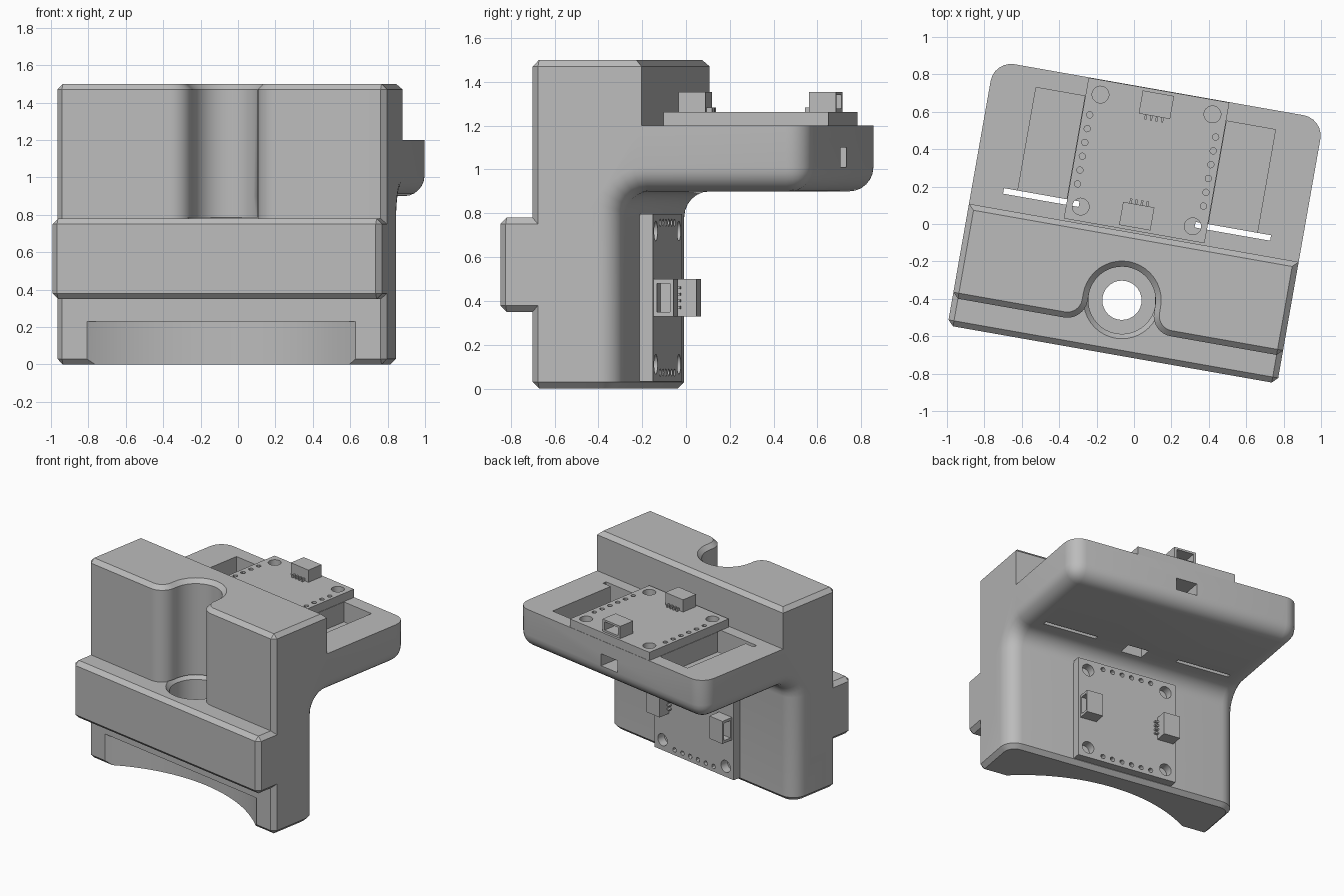
import bpy, bmesh, math
from mathutils import Matrix, Vector

if "Cube" in bpy.data.objects:
    bpy.data.objects.remove(bpy.data.objects["Cube"])

grey = bpy.data.materials.new("plain grey")
grey.use_nodes = True
grey.diffuse_color = (0.5, 0.5, 0.5, 1)
grey.node_tree.nodes["Principled BSDF"].inputs["Base Color"].default_value = (0.5, 0.5, 0.5, 1)

# The whole holder is turned a little about the vertical axis
TURN = Matrix.Translation((0.006, -0.008, 0)) @ Matrix.Rotation(math.radians(-10), 4, "Z")
HALF = 0.895          # half width
FRONT, BACK, WALL, END = -0.55, -0.14, -0.04, 0.737
SHELF_LOW, SHELF_TOP, TOP = 0.9, 1.2, 1.5


def finish(bm, name):
    bmesh.ops.recalc_face_normals(bm, faces=bm.faces[:])
    mesh = bpy.data.meshes.new(name)
    bm.to_mesh(mesh)
    bm.free()
    obj = bpy.data.objects.new(name, mesh)
    bpy.context.collection.objects.link(obj)
    return obj


def add_box(bm, x0, x1, y0, y1, z0, z1):
    m = Matrix.Translation(((x0 + x1) / 2, (y0 + y1) / 2, (z0 + z1) / 2))
    m = m @ Matrix.Diagonal((x1 - x0, y1 - y0, z1 - z0, 1))
    bmesh.ops.create_cube(bm, size=1, matrix=m)


def add_rod(bm, x, y, r, z0, z1, sides=32, r_top=None):
    bmesh.ops.create_cone(bm, cap_ends=True, segments=sides, radius1=r,
                          radius2=r if r_top is None else r_top, depth=z1 - z0,
                          matrix=Matrix.Translation((x, y, (z0 + z1) / 2)))


def box(name, *dims):
    bm = bmesh.new()
    add_box(bm, *dims)
    return finish(bm, name)


def rod(name, *args, **kw):
    bm = bmesh.new()
    add_rod(bm, *args, **kw)
    return finish(bm, name)


def loft(name, loops):
    bm = bmesh.new()
    rings = [[bm.verts.new(p) for p in loop] for loop in loops]
    for a, b in zip(rings, rings[1:]):
        for i in range(len(a)):
            j = (i + 1) % len(a)
            bm.faces.new((a[i], a[j], b[j], b[i]))
    bm.faces.new(rings[0][::-1])
    bm.faces.new(rings[-1])
    return finish(bm, name)


def arc(cx, cy, r, a0, a1, n):
    return [(cx + r * math.cos(math.radians(a0 + (a1 - a0) * i / n)),
             cy + r * math.sin(math.radians(a0 + (a1 - a0) * i / n))) for i in range(n + 1)]


def combine(obj, tools):
    # Apply each boolean in turn, then drop the helper shapes
    for tool, op in tools:
        tool.hide_render = True
        mod = obj.modifiers.new(tool.name, "BOOLEAN")
        mod.object, mod.operation, mod.solver = tool, op, "EXACT"
    bpy.context.view_layer.update()
    graph = bpy.context.evaluated_depsgraph_get()
    mesh = bpy.data.meshes.new_from_object(obj.evaluated_get(graph))
    obj.modifiers.clear()
    obj.data = mesh
    for tool, op in tools:
        bpy.data.objects.remove(tool)


def complete(obj, matrix):
    obj.data.materials.clear()
    obj.data.materials.append(grey)
    obj.data.transform(matrix)
    bpy.ops.object.select_all(action="DESELECT")
    obj.select_set(True)
    bpy.context.view_layer.objects.active = obj
    bpy.ops.object.shade_smooth_by_angle(angle=math.radians(30))


def near(a, b):
    return abs(a - b) < 1e-4


# Holder: side profile with a shelf, pulled across the width
R = 0.12
profile = [(FRONT, 0), (BACK, 0)] + arc(BACK + R, SHELF_LOW - R, R, 180, 90, 6)
profile += [(END, SHELF_LOW), (END, SHELF_TOP), (WALL, SHELF_TOP), (WALL, TOP), (FRONT, TOP)]
holder = loft("holder", [[(x, y, z) for y, z in profile] for x in (-HALF, HALF)])

bm = bmesh.new()
bm.from_mesh(holder.data)


def rounded(edge):
    a, b = (v.co for v in edge.verts)
    if not near(a.x, b.x):
        return near(a.y, END) and near(a.z, SHELF_LOW)
    lower = all(p.y > BACK - 0.01 and p.z < SHELF_LOW + 0.01 for p in (a, b))
    return lower or (near(a.y, END) and near(b.y, END))


def chamfered(edge):
    a, b = (v.co for v in edge.verts)
    if max(a.y, b.y) > WALL + 0.01 or near(a.z, SHELF_TOP) or near(b.z, SHELF_TOP):
        return False
    return len(edge.link_faces) == 2 and edge.calc_face_angle_signed() > 0.6


for rule, size, steps in ((rounded, 0.11, 6), (chamfered, 0.03, 1)):
    bmesh.ops.bevel(bm, geom=[e for e in bm.edges if rule(e)], offset=size, offset_type="OFFSET",
                    segments=steps, profile=0.5, affect="EDGES", clamp_overlap=False)
    bmesh.ops.recalc_face_normals(bm, faces=bm.faces[:])
bm.to_mesh(holder.data)
bm.free()

# Raised band across the front
band = bmesh.new()
add_box(band, -HALF, HALF, -0.7, -0.3, 0.35, 0.78)
bmesh.ops.bevel(band, geom=band.edges[:], offset=0.03, segments=1, affect="EDGES")


# Flared groove down the front, with a chamfered rim
def groove_loop(z, d):
    right = arc(0.29, -0.44, 0.11 - d, 270, 180, 8)
    back = arc(0, -0.406, 0.18 + d, 0, 180, 20)
    left = [(-x, y) for x, y in reversed(right)]
    return [(x, y, z) for x, y in [(0.29, -0.8)] + right + back + left + [(-0.29, -0.8)]]


groove = loft("groove", [groove_loop(0.78, 0), groove_loop(TOP - 0.03, 0),
                         groove_loop(TOP, 0.03), groove_loop(TOP + 0.1, 0.03)])

SAG, CHORD = 0.25, 0.73
big = (CHORD ** 2 + SAG ** 2) / (2 * SAG)
tools = [
    (finish(band, "band"), "UNION"),
    (groove, "DIFFERENCE"),
    (rod("counterbore", 0, -0.406, 0.18, 0.4, 0.9, 40), "DIFFERENCE"),
    (rod("counterbore_rim", 0, -0.406, 0.18, 0.75, 0.785, 40, r_top=0.21), "DIFFERENCE"),
    (rod("through_hole", 0, -0.406, 0.105, -0.1, 0.5), "DIFFERENCE"),
    (rod("base_arch", 0, FRONT + SAG - big, big, -0.1, 0.23, 128), "DIFFERENCE"),
    (box("cable_tunnel", -0.08, 0.08, 0, 0.8, 1.01, 1.1), "DIFFERENCE"),
    (box("cable_exit", -0.08, 0.08, -0.02, 0.08, 0.8, 1.05), "DIFFERENCE"),
]
# Shelf pockets and strap slots on both sides
for side in (-1, 1):
    p = sorted((side * 0.385, side * 0.65))
    s = sorted((side * 0.315, side * 0.725))
    tools.append((box("pocket", *p, 0.07, 0.635, 1.05, 1.3), "DIFFERENCE"))
    tools.append((box("strap_slot", *s, 0.045, 0.075, 0.8, 1.3), "DIFFERENCE"))
combine(holder, tools)
complete(holder, TURN)


# Sensor board with mounting holes, pin holes and two open sockets
def sensor_board(name, place):
    thick, edge = 0.062, 0.382
    board = box(name, -edge, edge, -edge, edge, 0, thick)
    holes = bmesh.new()
    for s in (-1, 1):
        for t in (-1, 1):
            add_rod(holes, s * 0.304, t * 0.304, 0.045, -0.1, 0.2, 24)
        for i in range(6):
            add_rod(holes, s * 0.342, (i - 2.5) * 0.075, 0.017, -0.1, 0.2, 12)
    combine(board, [(finish(holes, "holes"), "DIFFERENCE")])
    complete(board, TURN @ place)
    for s, label in ((-1, "first"), (1, "second")):
        socket = box(name + "_socket_" + label, -0.085, 0.085, *sorted((s * 0.24, s * 0.365)),
                     thick, thick + 0.092)
        cavity = box("cavity", -0.065, 0.065, *sorted((s * 0.27, s * 0.4)),
                     thick + 0.015, thick + 0.077)
        combine(socket, [(cavity, "DIFFERENCE")])
        complete(socket, TURN @ place)
        pins = bmesh.new()
        for i in range(4):
            x = (i - 1.5) * 0.03
            add_box(pins, x - 0.006, x + 0.006, *sorted((s * 0.215, s * 0.245)),
                    thick, thick + 0.02)
        complete(finish(pins, name + "_pins_" + label), TURN @ place)


sensor_board("shelf_board", Matrix.Translation((0, 0.353, SHELF_TOP)))
upright = Matrix(((0, 1, 0, 0), (0, 0, 1, BACK), (1, 0, 0, 0.415), (0, 0, 0, 1)))
sensor_board("back_board", upright)
